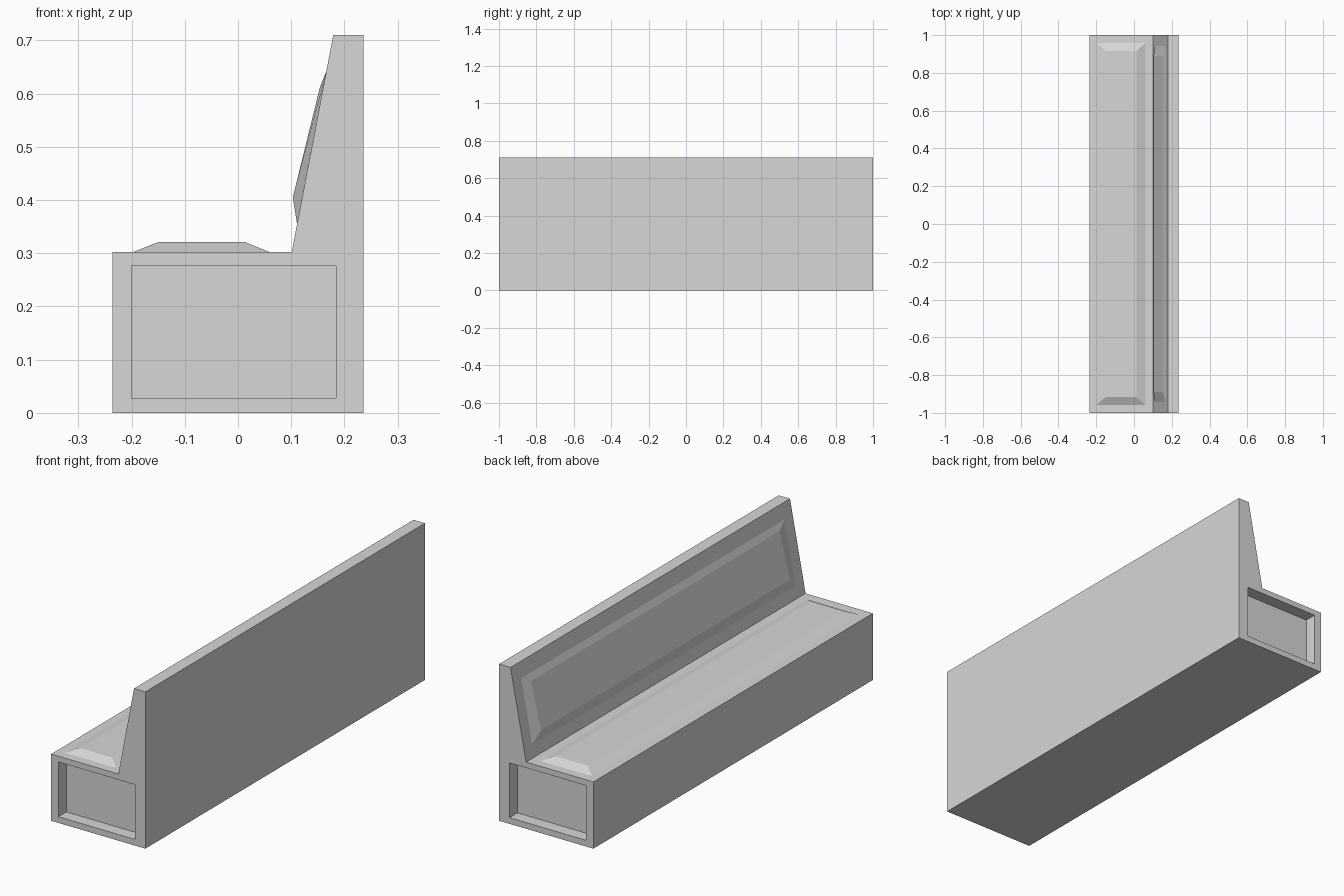
import bpy
import bmesh

cube = bpy.data.objects.get("Cube")
if cube:
    bpy.data.objects.remove(cube, do_unlink=True)

# Single plain material
grey = bpy.data.materials.new("light grey")
grey.use_nodes = True
colour = (0.68, 0.68, 0.68, 1)
grey.diffuse_color = colour
grey.node_tree.nodes["Principled BSDF"].inputs["Base Color"].default_value = colour


def loft(name, start, end, open_start=False):
    """Solid between two matching point loops."""
    bm = bmesh.new()
    a = [bm.verts.new(p) for p in start]
    b = [bm.verts.new(p) for p in end]
    base = bm.faces.new(a)
    bm.faces.new(b[::-1])
    for i in range(len(a)):
        j = (i + 1) % len(a)
        bm.faces.new((a[j], a[i], b[i], b[j]))
    bmesh.ops.recalc_face_normals(bm, faces=bm.faces)
    if open_start:
        bmesh.ops.delete(bm, geom=[base], context="FACES_ONLY")
    mesh = bpy.data.meshes.new(name)
    bm.to_mesh(mesh)
    bm.free()
    mesh.materials.append(grey)
    obj = bpy.data.objects.new(name, mesh)
    bpy.context.collection.objects.link(obj)
    return obj


def extrude_profile(name, profile, y0, y1):
    return loft(name, [(x, y0, z) for x, z in profile],
                [(x, y1, z) for x, z in profile])


def rectangle(p, q, half_y):
    """Loop spanning the length of the bench between two profile points."""
    return [(p[0], -half_y, p[1]), (q[0], -half_y, q[1]),
            (q[0], half_y, q[1]), (p[0], half_y, p[1])]


# Bench body: seat box and sloped backrest in one profile
body = extrude_profile("bench_body", [
    (-0.236, 0), (0.236, 0), (0.236, 0.71), (0.179, 0.71),
    (0.101, 0.302), (-0.236, 0.302)], -1, 1)

# Recessed panel in each end
panel = [(-0.2, 0.028), (0.184, 0.028), (0.184, 0.276), (-0.2, 0.276)]
for side in (-1, 1):
    cutter = extrude_profile("panel_cutter", panel, side * 0.943, side * 1.1)
    cutter.hide_render = True
    cut = body.modifiers.new("end_panel", "BOOLEAN")
    cut.operation = "DIFFERENCE"
    cut.solver = "EXACT"
    cut.object = cutter
    bpy.context.view_layer.objects.active = body
    bpy.ops.object.modifier_apply(modifier=cut.name)
    bpy.data.objects.remove(cutter, do_unlink=True)

# Bevelled cushions on seat and backrest
loft("seat_cushion",
     rectangle((-0.198, 0.302), (0.06, 0.302), 0.957),
     rectangle((-0.15, 0.321), (0.013, 0.321), 0.917), True)
loft("back_cushion",
     rectangle((0.111, 0.355), (0.166, 0.642), 0.942),
     rectangle((0.103, 0.405), (0.154, 0.612), 0.89), True)
